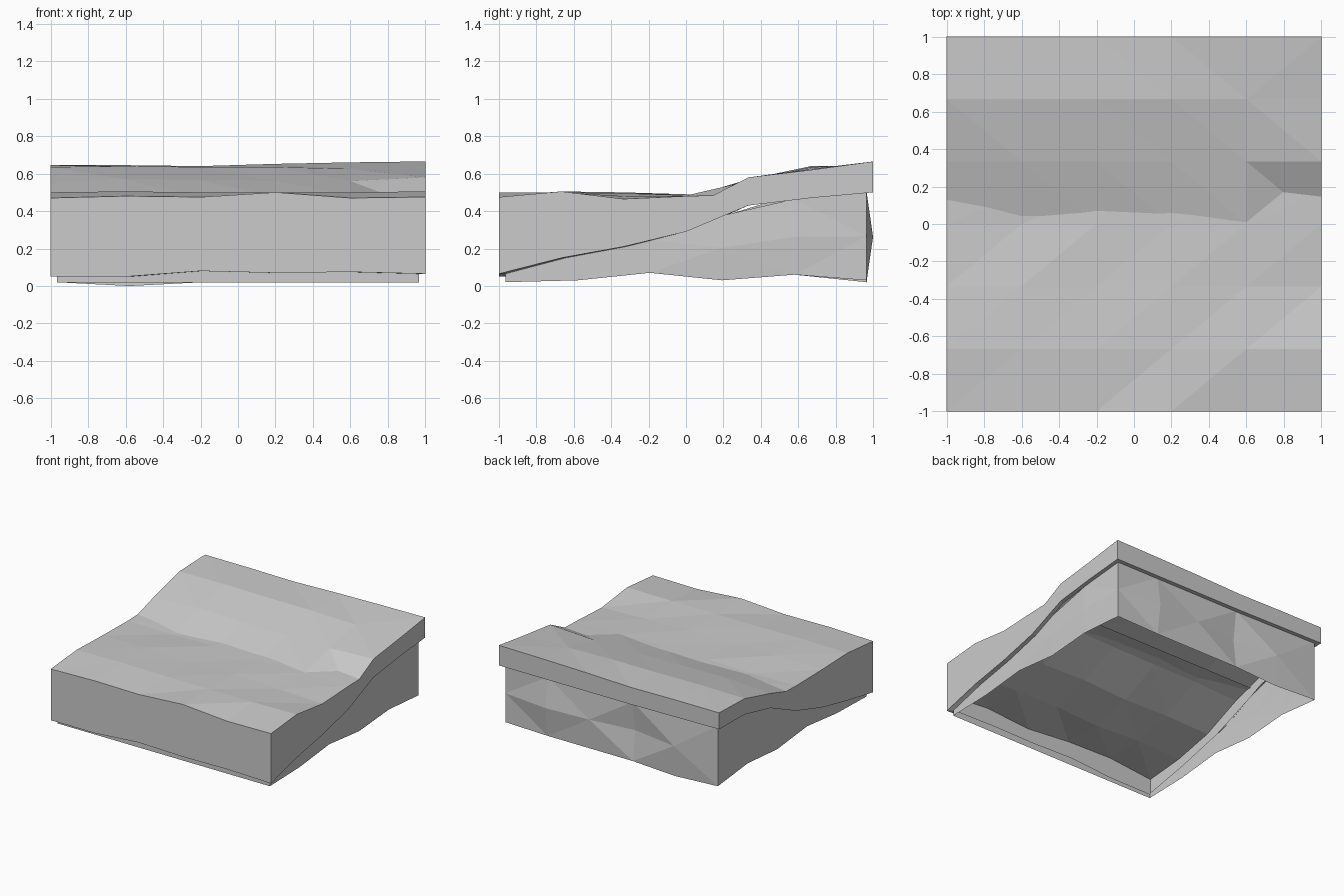
import bpy, bmesh, random
from mathutils import Vector

if "Cube" in bpy.data.objects:
    bpy.data.objects.remove(bpy.data.objects["Cube"])

random.seed(4)
X = [-1, -.6, -.2, .2, .6, 1]
Y = [-1, -2/3, -1/3, 0, 1/3, 2/3, 1]

# Sand heights, one row per Y
SAND = [[.21, .25, .24, .205, .235, .205],
        [.24, .25, .23, .25, .24, .23],
        [.31, .32, .31, .33, .32, .315],
        [.45, .47, .47, .475, .483, .41],
        [.55, .57, .565, .56, .56, .58],
        [.635, .64, .635, .635, .625, .62],
        [.645, .645, .64, .652, .66, .665]]
# Water heights
WY = [-1, -2/3, -1/3, 0, .17]
WATER = [[.47, .48, .475, .5, .47, .475],
         [.5, .505, .5, .5, .5, .505],
         [.49, .5, .49, .495, .48, .465],
         [.485, .48, .49, .49, .485, .48],
         [.49, .49, .49, .49, .488, .485]]
# Lower edge of the sand band on each side
LOW_FRONT = [.05, .05, .08, .07, .075, .065]
LOW_BACK = [.51, .505, .5, .5, .5, .5]
LOW_LEFT = [.05, .11, .18, .28, .43, .505, .51]
LOW_RIGHT = [.065, .15, .21, .29, .43, .47, .5]


def interp(vals, t):
    """Sample an even list over -1..1."""
    f = (t + 1) / 2 * (len(vals) - 1)
    i = max(0, min(int(f), len(vals) - 2))
    return vals[i] + (vals[i + 1] - vals[i]) * (f - i)


def sheet(bm, rows, flip=lambda j, i: False):
    """Triangulated grid through rows of points."""
    vs = [[bm.verts.new(p) for p in r] for r in rows]
    for j in range(len(vs) - 1):
        for i in range(len(vs[0]) - 1):
            a, b, c, d = vs[j][i], vs[j][i + 1], vs[j + 1][i + 1], vs[j + 1][i]
            tris = ((a, b, d), (b, c, d)) if flip(j, i) else ((a, b, c), (a, c, d))
            for t in tris:
                bm.faces.new(t)


def finish(name, bm):
    bmesh.ops.remove_doubles(bm, verts=bm.verts, dist=.0005)
    bmesh.ops.dissolve_degenerate(bm, edges=bm.edges, dist=.0002)
    bmesh.ops.recalc_face_normals(bm, faces=bm.faces)
    top = max(bm.faces, key=lambda f: abs(f.normal.z))
    if top.normal.z < 0:
        bmesh.ops.reverse_faces(bm, faces=bm.faces)
    me = bpy.data.meshes.new(name)
    bm.to_mesh(me)
    bm.free()
    bpy.context.collection.objects.link(bpy.data.objects.new(name, me))


# Sand slope with its side band
bm = bmesh.new()
sheet(bm, [[(x, y, z) for x, z in zip(X, r)] for y, r in zip(Y, SAND)],
      lambda j, i: j >= 3 and not (i == 4 and j == 5))
for s, low, row in ((-1, LOW_FRONT, SAND[0]), (1, LOW_BACK, SAND[-1])):
    sheet(bm, [[(x, s, z) for x, z in zip(X, row)],
               [(x, s, z) for x, z in zip(X, low)],
               [(x * .965, s * .965, z) for x, z in zip(X, low)]])
for s, low, k in ((-1, LOW_LEFT, 0), (1, LOW_RIGHT, -1)):
    sheet(bm, [[(s, y, r[k]) for y, r in zip(Y, SAND)],
               [(s, y, z) for y, z in zip(Y, low)],
               [(s * .965, y * .965, z) for y, z in zip(Y, low)]])
finish("sand_slope", bm)

# Water surface with walls down to the sand
bm = bmesh.new()
sheet(bm, [[(x, y, z) for x, z in zip(X, r)] for y, r in zip(WY, WATER)])
sheet(bm, [[(x, -1, z) for x, z in zip(X, WATER[0])],
           [(x, -1, z) for x, z in zip(X, SAND[0])]])
for s, k in ((-1, 0), (1, -1)):
    edge = [r[k] for r in SAND]
    tops = [(s, y, r[k]) for y, r in zip(WY, WATER)]
    sheet(bm, [tops, [(s, y, min(interp(edge, y), t[2])) for y, t in zip(WY, tops)]])
finish("water", bm)

# Rock base: open-bottomed walls, uneven lower edge, chipped back face
B = .965
bm = bmesh.new()
EDGE_Z = [.02, .03, .07, .03, .06, .03]
BACK_Z = [.02, .0, .02, .02, .02, .03]
U = [v * B for v in X]


def wall(point, low, bottom, bulge):
    rows = []
    for f in (0, .5, 1):
        row = []
        for i, u in enumerate(U):
            z0, z1 = bottom[i], interp(low, u) + .005
            push = bulge[i] if f == .5 else 0
            row.append(point(u, push, z0 + (z1 - z0) * f))
        rows.append(row)
    sheet(bm, rows, lambda j, i: (i + j) % 2)


flat = [0] * 6
wall(lambda u, p, z: (u, -B, z), LOW_FRONT, [.02] * 6, flat)
wall(lambda u, p, z: (u, B + p, z), LOW_BACK, BACK_Z, [0, .02, -.03, .015, .035, 0])
SIDE = [0, 0, 0, .01, .01, 0]
wall(lambda u, p, z: (-B - p, u, z), LOW_LEFT, EDGE_Z[:-1] + [.02], SIDE)
wall(lambda u, p, z: (B + p, u, z), LOW_RIGHT, EDGE_Z, SIDE)
finish("rock_base", bm)
